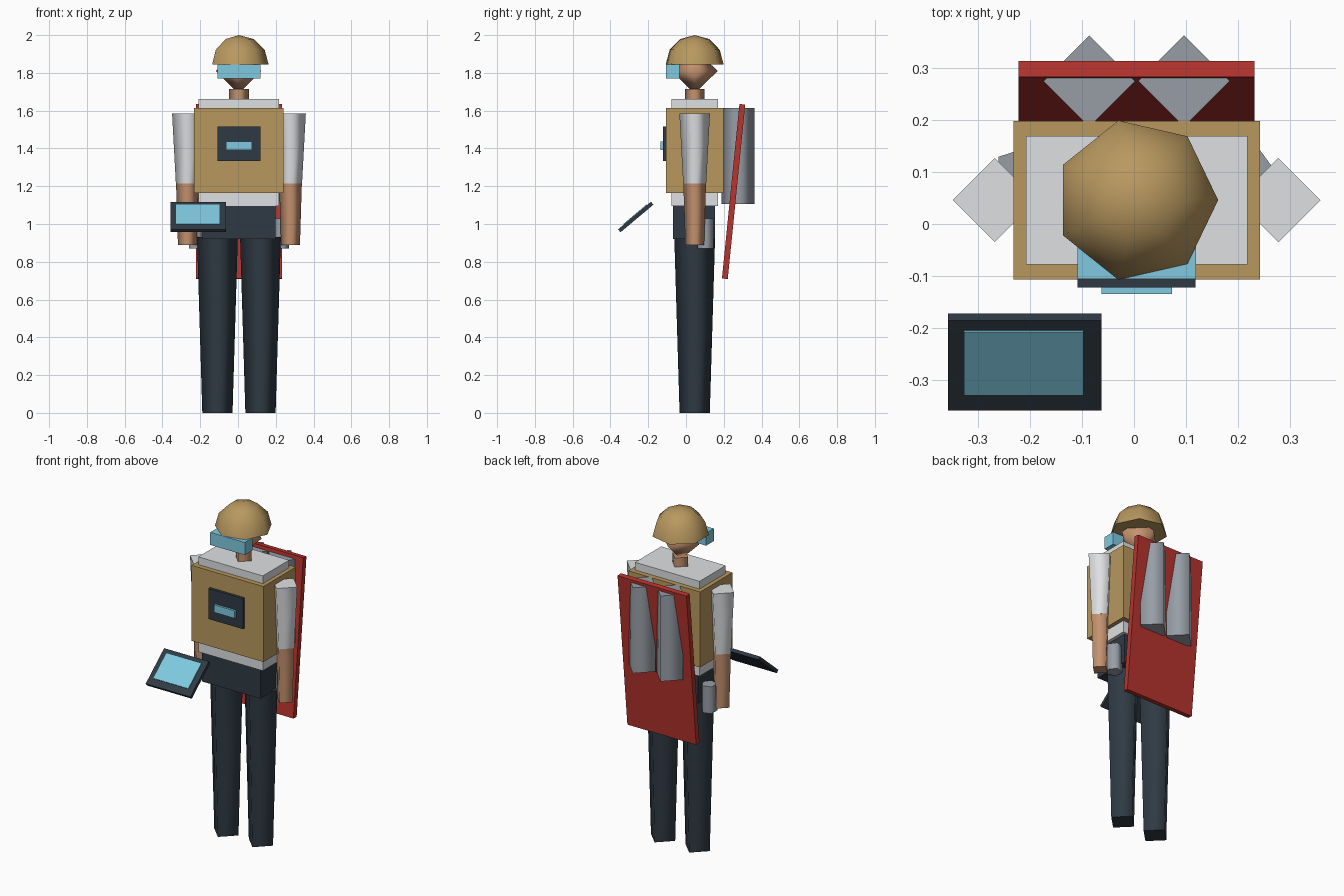
import bpy
import bmesh
import math
from mathutils import Matrix

cube = bpy.data.objects.get("Cube")
if cube:
    bpy.data.objects.remove(cube, do_unlink=True)


def material(name, srgb):
    """Flat material from an sRGB hex colour."""
    rgb = [int(srgb[i:i + 2], 16) / 255 for i in (0, 2, 4)]
    lin = [c / 12.92 if c < 0.04 else ((c + 0.055) / 1.055) ** 2.4 for c in rgb]
    mat = bpy.data.materials.new(name)
    mat.use_nodes = True
    mat.diffuse_color = (*lin, 1)
    mat.node_tree.nodes["Principled BSDF"].inputs["Base Color"].default_value = (*lin, 1)
    return mat


KHAKI = material("khaki", "B8985F")
SHIRT = material("pale_grey", "DEE0E2")
DARK = material("dark_slate", "2F3A43")
SKIN = material("skin", "C4926F")
CYAN = material("cyan_glass", "80CAE0")
RED = material("red", "B8342E")
STEEL = material("steel_grey", "979EA6")

CX, CY = 0.005, 0.046  # body axis


def finish(name, bm, mat, matrix):
    bmesh.ops.recalc_face_normals(bm, faces=bm.faces)
    mesh = bpy.data.meshes.new(name)
    bm.to_mesh(mesh)
    bm.free()
    mesh.materials.append(mat)
    obj = bpy.data.objects.new(name, mesh)
    obj.matrix_world = matrix
    bpy.context.collection.objects.link(obj)
    return obj


def box(name, mat, center, size, tilt=0):
    """Box of a given size, tilted about the x axis."""
    bm = bmesh.new()
    bmesh.ops.create_cube(bm, size=1, matrix=Matrix.Diagonal((*size, 1)))
    return finish(name, bm, mat, Matrix.Translation(center) @ Matrix.Rotation(tilt, 4, 'X'))


def turned(name, mat, x, y, profile, sides=4):
    """Low-sided turned shape from (radius, height) pairs, smooth round, flat caps."""
    bm = bmesh.new()
    rings = []
    for r, z in profile:
        if r == 0:
            rings.append([bm.verts.new((0, 0, z))] * sides)
        else:
            angles = [math.tau * i / sides for i in range(sides)]
            rings.append([bm.verts.new((r * math.cos(a), r * math.sin(a), z)) for a in angles])
    for low, high in zip(rings, rings[1:]):
        for i in range(sides):
            j = (i + 1) % sides
            corners = dict.fromkeys((low[i], low[j], high[j], high[i]))
            bm.faces.new(corners).smooth = True
    for ring in (rings[0], rings[-1]):
        if len(set(ring)) == sides:
            cap = bm.faces.new(ring)
            cap.smooth = False
            for edge in cap.edges:
                edge.smooth = False
    return finish(name, bm, mat, Matrix.Translation((x, y, 0)))


# Torso
box("hips", DARK, (CX, 0.042, 1.01), (0.386, 0.224, 0.18))
box("shirt", SHIRT, (CX, CY, 1.378), (0.426, 0.247, 0.566))
box("vest", KHAKI, (CX, CY, 1.39), (0.474, 0.305, 0.45))
box("chest_panel", DARK, (CX, -0.11, 1.425), (0.227, 0.025, 0.182))
box("chest_display", CYAN, (CX, -0.127, 1.413), (0.136, 0.016, 0.045))

# Head
turned("neck", SKIN, CX, CY, [(0.052, 1.65), (0.052, 1.715)])
turned("head", SKIN, 0.002, CY, [(0, 1.69), (0.121, 1.81), (0, 1.93)])
dome = [(0.157 * math.cos(math.radians(a)), 1.845 + 0.155 * math.sin(math.radians(a)))
        for a in (0, 30, 60)]
turned("helmet", KHAKI, CX, CY, dome + [(0, 2.0)], sides=7)
box("visor", CYAN, (CX, -0.07, 1.807), (0.228, 0.072, 0.075))

# Limbs and hip canisters
for side, s in (("left", 1), ("right", -1)):
    turned(side + "_leg", DARK, CX + s * 0.114, CY, [(0.08, 0), (0.108, 0.93)])
    arm_x = CX + s * 0.273
    turned(side + "_sleeve", SHIRT, arm_x, CY, [(0.061, 1.215), (0.081, 1.585)])
    turned(side + "_forearm", SKIN, arm_x, CY, [(0.05, 0.89), (0.06, 1.215)])
    turned(side + "_hip_canister", STEEL, 0.001 + s * 0.225, 0.103,
           [(0.045, 0.87), (0.045, 1.03)], sides=5)
    turned(side + "_back_tank", STEEL, CX + s * 0.091, 0.275, [(0.088, 1.105), (0.088, 1.615)])

# Back board
box("back_board", RED, (CX, 0.252, 1.172), (0.454, 0.031, 0.928), tilt=-0.1)

# Tablet with a thin raised screen
TILT = math.radians(40)
box("tablet", DARK, (-0.21, -0.266, 1.037), (0.295, 0.227, 0.02), tilt=TILT)
lift = Matrix.Rotation(TILT, 3, 'X').col[2] * 0.011
box("tablet_screen", CYAN, (-0.212, -0.26 + lift.y, 1.042 + lift.z), (0.23, 0.16, 0.006), tilt=TILT)
